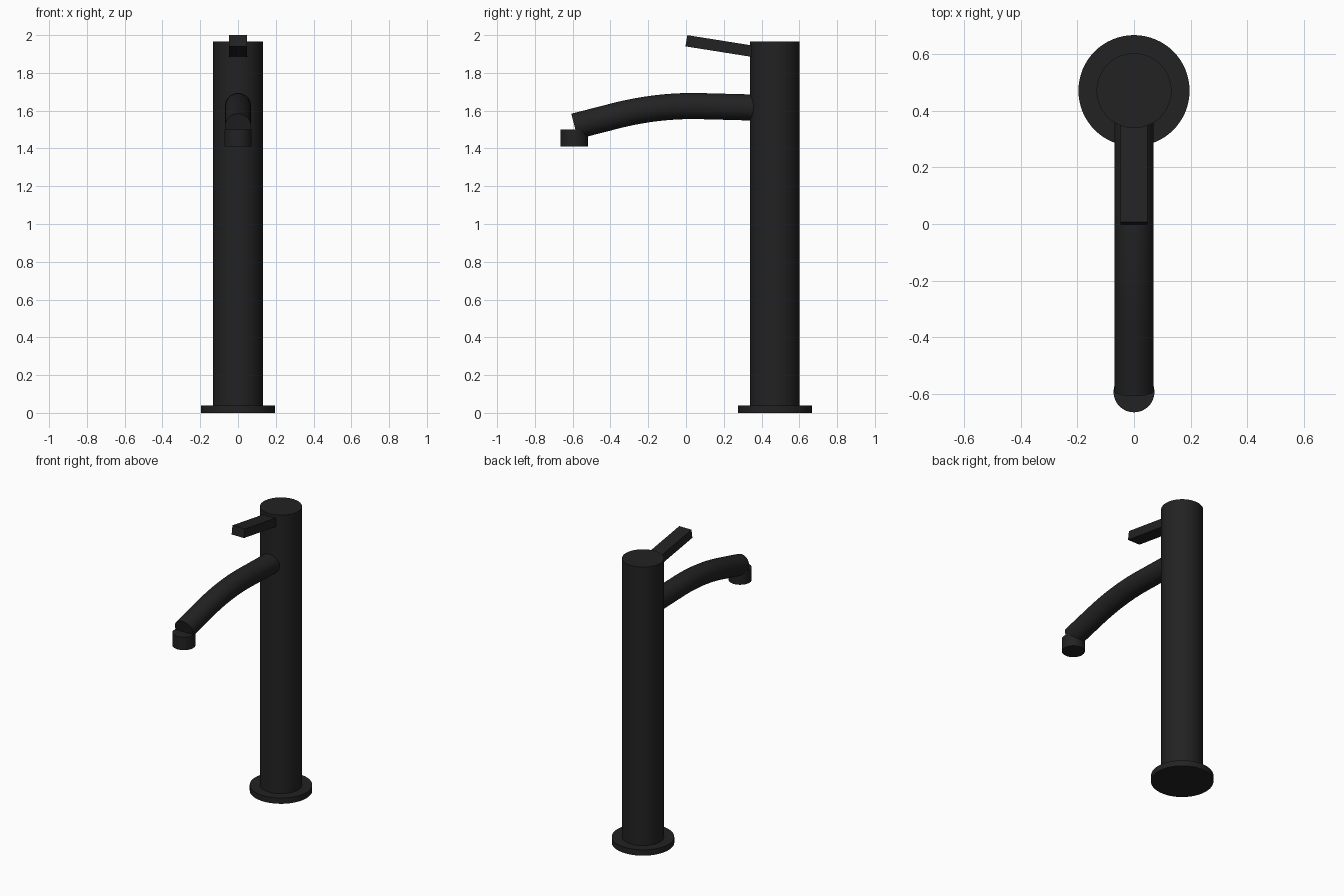
import bpy, bmesh, math
from mathutils import Vector, Matrix

cube = bpy.data.objects.get("Cube")
if cube:
    bpy.data.objects.remove(cube, do_unlink=True)

black = bpy.data.materials.new("matte black")
black.use_nodes = True
colour = (0.016, 0.016, 0.016, 1)
black.diffuse_color = colour
bsdf = next(n for n in black.node_tree.nodes if n.type == 'BSDF_PRINCIPLED')
bsdf.inputs["Base Color"].default_value = colour
bsdf.inputs["Roughness"].default_value = 0.5

BODY_Y = 0.47


def finish(name, bm, smooth=True):
    bmesh.ops.recalc_face_normals(bm, faces=bm.faces)
    mesh = bpy.data.meshes.new(name)
    bm.to_mesh(mesh)
    bm.free()
    mesh.materials.append(black)
    obj = bpy.data.objects.new(name, mesh)
    bpy.context.collection.objects.link(obj)
    if smooth:
        bpy.ops.object.select_all(action='DESELECT')
        obj.select_set(True)
        bpy.context.view_layer.objects.active = obj
        bpy.ops.object.shade_smooth_by_angle(angle=math.radians(35))
    return obj


def cylinder(name, y, radius, bottom, top, sides=64):
    bm = bmesh.new()
    bmesh.ops.create_cone(bm, cap_ends=True, segments=sides, radius1=radius, radius2=radius,
                          depth=top - bottom,
                          matrix=Matrix.Translation((0, y, (bottom + top) / 2)))
    return finish(name, bm)


def tube(name, path, radius, sides=40):
    """Sweep a circle along a path in the plane x = 0."""
    bm = bmesh.new()
    rings = []
    for i, p in enumerate(path):
        tangent = (path[min(i + 1, len(path) - 1)] - path[max(i - 1, 0)]).normalized()
        side = Vector((1, 0, 0))
        up = tangent.cross(side)
        angles = [math.tau * k / sides for k in range(sides)]
        rings.append([bm.verts.new(p + radius * (math.cos(a) * side + math.sin(a) * up))
                      for a in angles])
    for a, b in zip(rings, rings[1:]):
        for k in range(sides):
            n = (k + 1) % sides
            bm.faces.new((a[k], a[n], b[n], b[k]))
    bm.faces.new(rings[0])
    bm.faces.new(rings[-1])
    return finish(name, bm)


# Base flange and column
cylinder("base_flange", BODY_Y, 0.196, 0, 0.04)
cylinder("column", BODY_Y, 0.132, 0.04, 1.967)

# Spout: straight root, bent middle, straight sloping end
root, bend_in = Vector((0, 0.38, 1.616)), Vector((0, 0.08, 1.624))
bend_mid, bend_out = Vector((0, -0.14, 1.63)), Vector((0, -0.36, 1.576))
tip = Vector((0, -0.59, 1.517))
path = [root]
for i in range(17):
    t = i / 16
    path.append((1 - t) ** 2 * bend_in + 2 * t * (1 - t) * bend_mid + t * t * bend_out)
path.append(tip)
tube("spout", path, 0.069)

# Outlet nozzle under the spout tip
cylinder("outlet_nozzle", -0.592, 0.072, 1.411, 1.5, 48)

# Flat lever handle rising toward the front
length = 0.4
tilt = math.radians(-9)
bm = bmesh.new()
bmesh.ops.create_cube(bm, size=1)
bmesh.ops.scale(bm, vec=(0.094, length, 0.06), verts=bm.verts)
bmesh.ops.translate(bm, vec=(0, length / 2, 0), verts=bm.verts)
bmesh.ops.rotate(bm, cent=(0, 0, 0), matrix=Matrix.Rotation(tilt, 3, 'X'), verts=bm.verts)
bmesh.ops.translate(bm, vec=(0, 0.002, 1.97), verts=bm.verts)
finish("lever_handle", bm, smooth=False)
